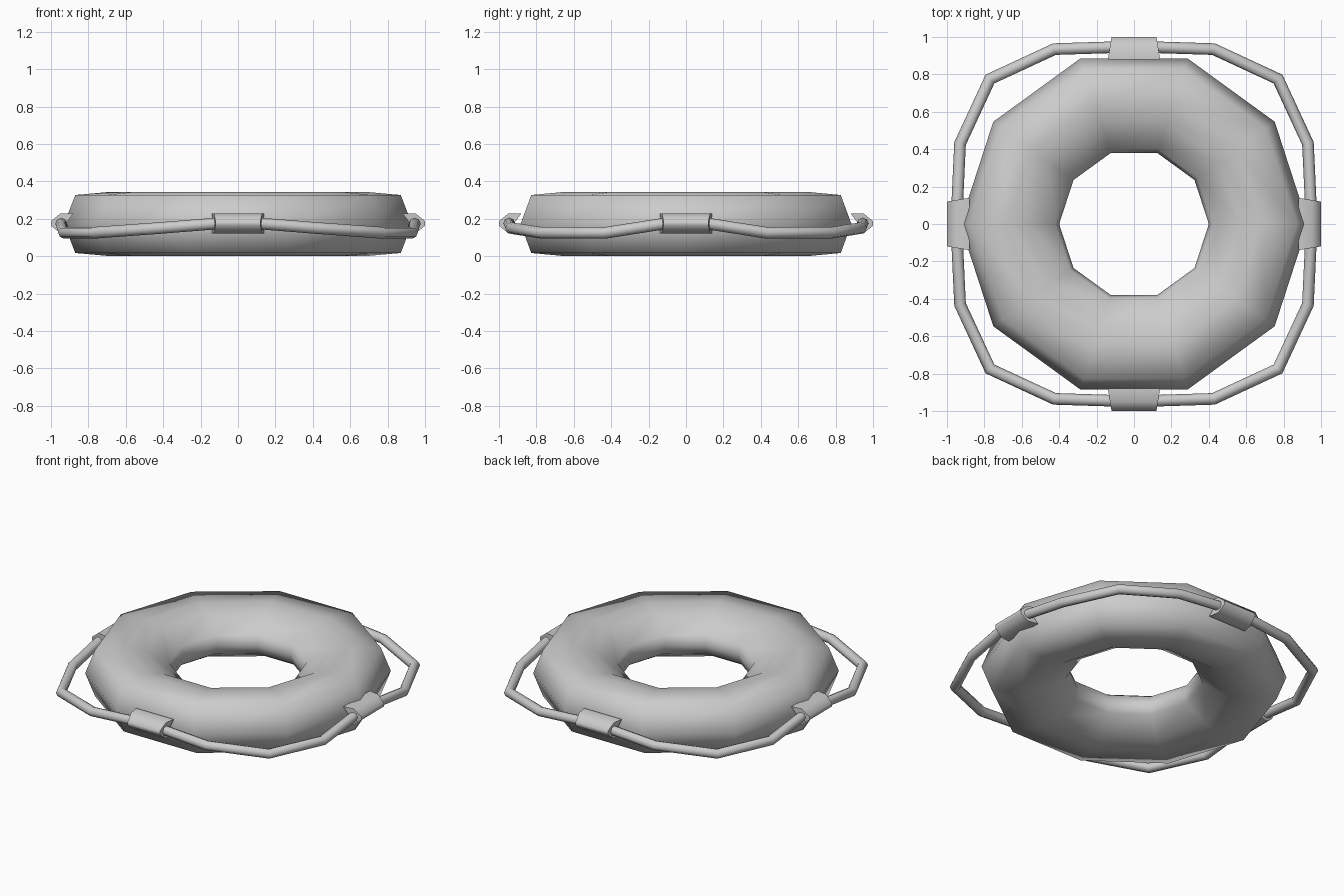
import bpy
import bmesh
import math
from mathutils import Vector

if "Cube" in bpy.data.objects:
    bpy.data.objects.remove(bpy.data.objects["Cube"])

MID = 0.172
grey = bpy.data.materials.new("plain_grey")
grey.use_nodes = True
COLOUR = (0.6, 0.6, 0.6, 1)
grey.diffuse_color = COLOUR
grey.node_tree.nodes["Principled BSDF"].inputs["Base Color"].default_value = COLOUR


def loft(name, sections, closed, angle):
    """Skin a list of cross-sections, either into a loop or a capped bar."""
    bm = bmesh.new()
    rings = [[bm.verts.new(p) for p in s] for s in sections]
    count = len(rings[0])
    pairs = list(zip(rings, rings[1:]))
    if closed:
        pairs.append((rings[-1], rings[0]))
    else:
        bm.faces.new(rings[0])
        bm.faces.new(rings[-1])
    for a, b in pairs:
        for i in range(count):
            j = (i + 1) % count
            bm.faces.new((a[i], a[j], b[j], b[i]))
    bmesh.ops.recalc_face_normals(bm, faces=bm.faces)
    mesh = bpy.data.meshes.new(name)
    bm.to_mesh(mesh)
    bm.free()
    obj = bpy.data.objects.new(name, mesh)
    bpy.context.collection.objects.link(obj)
    mesh.materials.append(grey)
    bpy.ops.object.select_all(action='DESELECT')
    obj.select_set(True)
    bpy.context.view_layer.objects.active = obj
    bpy.ops.object.shade_smooth_by_angle(angle=math.radians(angle))
    return obj


# Float ring: ten-sided sweep of a flattened profile (radius, height above middle)
upper = [(0.93, 0), (0.87, 0.155), (0.68, MID), (0.57, 0.148), (0.42, 0.063), (0.40, 0)]
profile = upper + [(r, -h) for r, h in upper[-2:0:-1]]
ring = []
for k in range(10):
    a = math.tau * k / 10
    ring.append([(r * math.cos(a), r * math.sin(a), MID + h) for r, h in profile])
loft("float_ring", ring, True, 100)

# Grab rope: one quadrant of sagging points, mirrored around the ring
quadrant = [(0.945, 0.11, 0.175), (0.93, 0.43, 0.125), (0.77, 0.775, 0.125),
            (0.425, 0.935, 0.15), (0.11, 0.945, 0.175)]
path = []
for sx, sy in ((1, 1), (-1, 1), (-1, -1), (1, -1)):
    points = quadrant if sx == sy else quadrant[::-1]
    path += [Vector((sx * x, sy * y, z)) for x, y, z in points]
rope = []
for i, p in enumerate(path):
    before = (p - path[i - 1]).normalized()
    after = (path[(i + 1) % len(path)] - p).normalized()
    side = (before + after).cross(Vector((0, 0, 1))).normalized()
    up = side.cross(before + after).normalized()
    stretch = 1 / math.cos(before.angle(after) / 2)
    rope.append([p + 0.031 * (side * math.cos(t) * stretch + up * math.sin(t))
                 for t in (math.tau * n / 8 for n in range(8))])
loft("grab_rope", rope, True, 60)

# Four clips holding the rope: notched section that narrows outwards
section = [(1.0, 0.012), (0.95, 0.053), (0.88, 0.053), (0.92, 0),
           (0.88, -0.053), (0.95, -0.053), (1.0, -0.012)]
for k, name in enumerate(("left_clip", "back_clip", "right_clip", "front_clip")):
    ends = []
    for s in (-1, 1):
        ends.append([(r, s * (0.14 - (r - 0.88) / 6), MID + 0.003 + h) for r, h in section])
    clip = loft(name, ends, False, 60)
    clip.rotation_euler.z = math.pi / 2 * k
